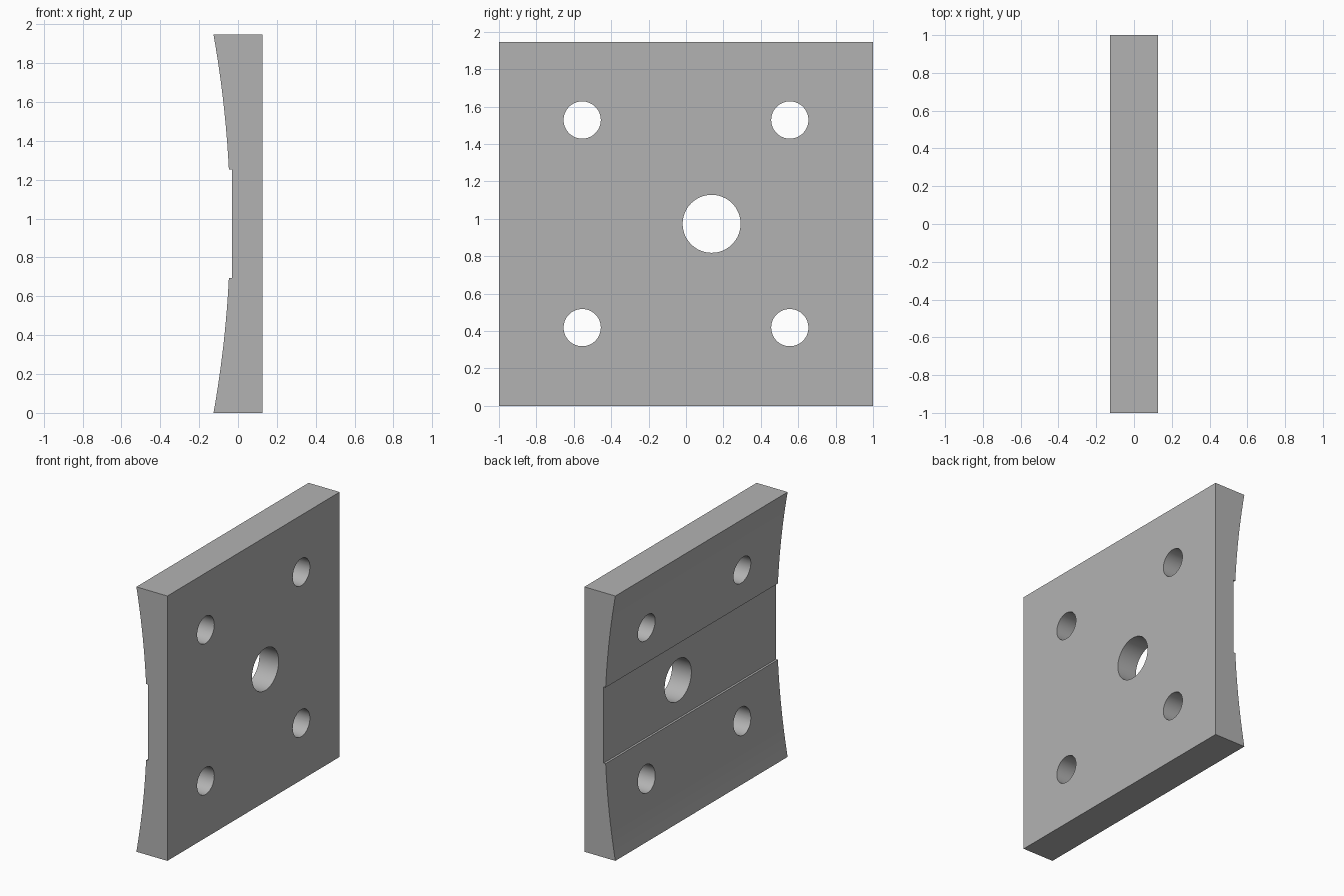
import bpy, bmesh, math

cube = bpy.data.objects.get("Cube")
if cube:
    bpy.data.objects.remove(cube, do_unlink=True)

HALF_T, HEIGHT, MID = 0.126, 1.946, 0.973
GROOVE_X, GROOVE_HALF = -0.031, 0.28
ARC_X, ARC_R = -0.04, 5.55
HOLE_SPACING = 0.555

grey = bpy.data.materials.new("plain grey")
grey.use_nodes = True
colour = (0.45, 0.45, 0.45, 1)
grey.diffuse_color = colour
grey.node_tree.nodes["Principled BSDF"].inputs["Base Color"].default_value = colour


def arc_x(dz):
    return max(-HALF_T, ARC_X - ARC_R + math.sqrt(ARC_R ** 2 - dz ** 2))


# Plate side profile: flat face, concave back and central groove
steps = 16
upper = []
for i in range(steps + 1):
    dz = MID + (GROOVE_HALF - MID) * i / steps
    upper.append((arc_x(dz), dz))
upper[0] = (-HALF_T, MID)
upper.append((GROOVE_X, GROOVE_HALF))
half = [(HALF_T, MID)] + upper
profile = half + [(x, -z) for x, z in reversed(half)]

bm = bmesh.new()
face = bm.faces.new([bm.verts.new((x, -1, z + MID)) for x, z in profile])
swept = bmesh.ops.extrude_face_region(bm, geom=[face])
bmesh.ops.translate(bm, vec=(0, 2, 0),
                    verts=[v for v in swept["geom"] if isinstance(v, bmesh.types.BMVert)])
bmesh.ops.recalc_face_normals(bm, faces=bm.faces)
mesh = bpy.data.meshes.new("mounting_plate")
bm.to_mesh(mesh)
bm.free()
mesh.materials.append(grey)
plate = bpy.data.objects.new("mounting_plate", mesh)
bpy.context.collection.objects.link(plate)


# Through holes
def drill(name, y, z, radius):
    bpy.ops.mesh.primitive_cylinder_add(vertices=64, radius=radius, depth=1,
                                        location=(0, y, z), rotation=(0, math.pi / 2, 0))
    cutter = bpy.context.object
    cutter.name = name
    cutter.hide_render = True
    cutter.data.materials.append(grey)
    bpy.context.view_layer.objects.active = plate
    mod = plate.modifiers.new(name, "BOOLEAN")
    mod.operation = "DIFFERENCE"
    mod.solver = "EXACT"
    mod.object = cutter
    bpy.ops.object.modifier_apply(modifier=mod.name)
    bpy.data.objects.remove(cutter, do_unlink=True)


drill("centre_hole", 0.137, MID, 0.155)
for sy in (-1, 1):
    for sz in (-1, 1):
        drill("bolt_hole", sy * HOLE_SPACING, MID + sz * HOLE_SPACING, 0.0995)

# Smooth the curved surfaces, keep the edges crisp
bpy.ops.object.select_all(action="DESELECT")
plate.select_set(True)
bpy.context.view_layer.objects.active = plate
bpy.ops.object.shade_smooth_by_angle(angle=math.radians(30))
